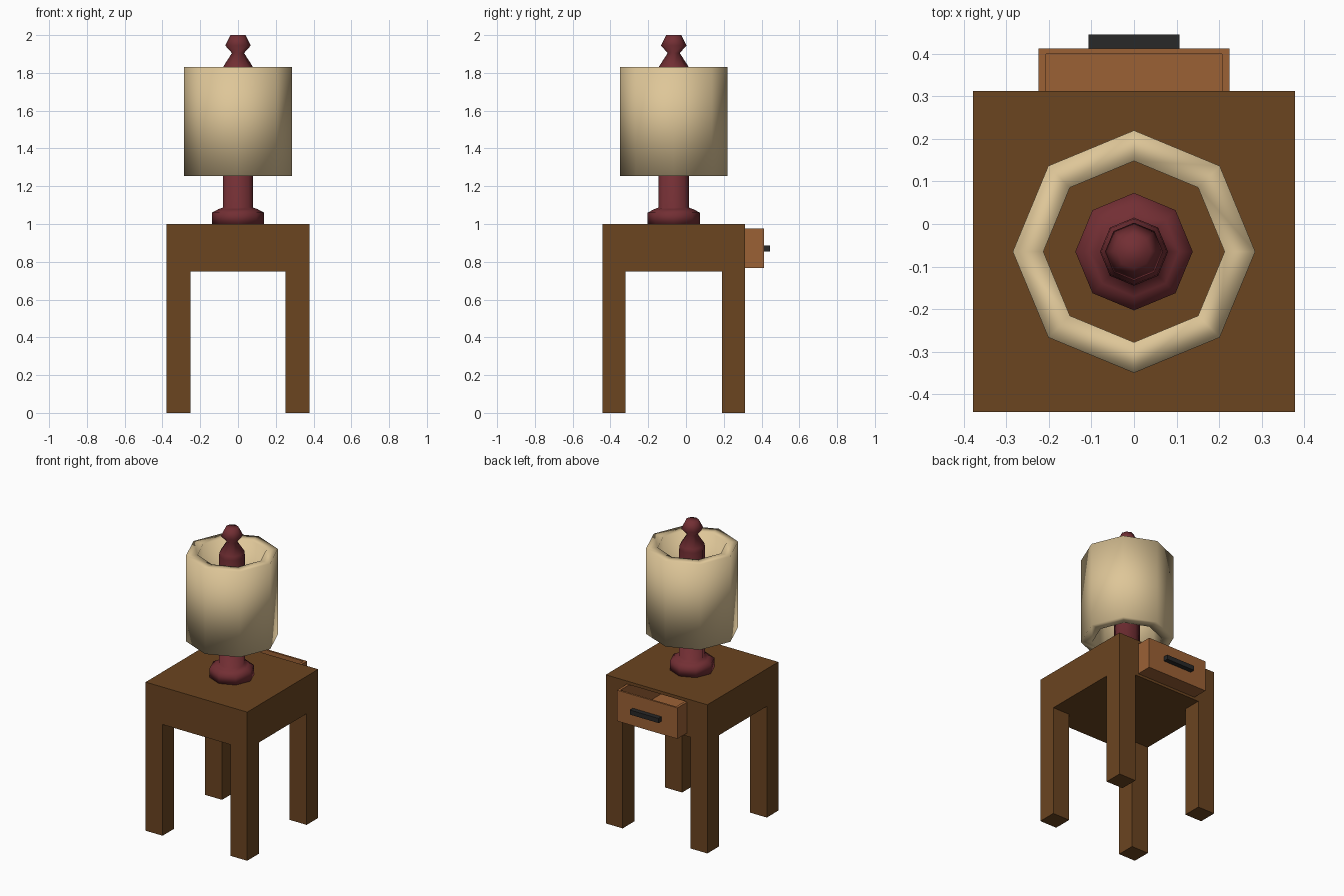
import bpy, bmesh
from math import cos, sin, pi

if "Cube" in bpy.data.objects:
    bpy.data.objects.remove(bpy.data.objects["Cube"])


def material(name, rgb):
    m = bpy.data.materials.new(name)
    m.diffuse_color = (*rgb, 1)
    m.use_nodes = True
    m.node_tree.nodes["Principled BSDF"].inputs["Base Color"].default_value = m.diffuse_color
    return m


dark_wood = material("dark_wood", (0.145, 0.058, 0.0144))
light_wood = material("light_wood", (0.33, 0.12, 0.036))
black = material("black_metal", (0.021, 0.021, 0.021))
red = material("red_ceramic", (0.17, 0.028, 0.034))
cream = material("cream_fabric", (0.73, 0.565, 0.314))


def finish(name, bm, mat):
    bmesh.ops.recalc_face_normals(bm, faces=bm.faces)
    me = bpy.data.meshes.new(name)
    bm.to_mesh(me)
    bm.free()
    ob = bpy.data.objects.new(name, me)
    bpy.context.collection.objects.link(ob)
    if mat:
        me.materials.append(mat)
    return ob


def box(name, x, y, z, mat):
    """Box from (min, max) pairs on each axis."""
    bm = bmesh.new()
    bmesh.ops.create_cube(bm, size=1)
    for v in bm.verts:
        v.co = [a[0] if c < 0 else a[1] for c, a in zip(v.co, (x, y, z))]
    return finish(name, bm, mat)


def lathe(name, profile, mat, closed=False, sides=8, cy=-0.065):
    """Turn an (r, z) profile around the lamp axis, smooth shaded."""
    bm = bmesh.new()
    rings = [[bm.verts.new((r * cos(2 * pi * i / sides),
                            cy + r * sin(2 * pi * i / sides), z))
              for i in range(sides)] for r, z in profile]
    pairs = list(zip(rings, rings[1:]))
    if closed:
        pairs.append((rings[-1], rings[0]))
    else:
        bm.faces.new(rings[0])
        bm.faces.new(rings[-1])
    for a, b in pairs:
        for i in range(sides):
            j = (i + 1) % sides
            bm.faces.new((a[i], a[j], b[j], b[i]))
    for f in bm.faces:
        f.smooth = True
    return finish(name, bm, mat)


def carve(ob, cutter):
    """Cut a pocket and discard the cutter."""
    cutter.hide_render = True
    mod = ob.modifiers.new("pocket", 'BOOLEAN')
    mod.operation = 'DIFFERENCE'
    mod.solver = 'EXACT'
    mod.object = cutter
    bpy.context.view_layer.objects.active = ob
    bpy.ops.object.modifier_apply(modifier=mod.name)
    bpy.data.objects.remove(cutter)


# table body with a slot for the drawer, open at the back
body = box("table_body", (-0.378, 0.378), (-0.442, 0.313), (0.748, 1.0), dark_wood)
carve(body, box("slot_cutter", (-0.227, 0.227), (-0.30, 0.5), (0.765, 0.979), None))

# four square legs
for side, sx in (("left", -1), ("right", 1)):
    for end, y in (("front", (-0.442, -0.319)), ("back", (0.19, 0.313))):
        box(f"{end}_{side}_leg", sorted((sx * 0.252, sx * 0.378)), y, (0, 0.748), dark_wood)

# open-topped drawer, pulled out a little
drawer = box("drawer", (-0.225, 0.225), (-0.19, 0.413), (0.768, 0.976), light_wood)
carve(drawer, box("drawer_cutter", (-0.207, 0.207), (-0.175, 0.40), (0.785, 1.1), None))
box("drawer_handle", (-0.107, 0.107), (0.413, 0.445), (0.855, 0.886), black)

# turned lamp: base, stem and finial in one profile
lathe("lamp_stand", [(0.138, 1.0), (0.138, 1.06), (0.105, 1.078), (0.08, 1.087),
                     (0.08, 1.81), (0.077, 1.835), (0.032, 1.905),
                     (0.068, 1.945), (0.04, 2.0)], red)

# thick octagonal lampshade, open at both ends
lathe("lampshade", [(0.285, 1.255), (0.285, 1.83), (0.213, 1.83), (0.213, 1.255)],
      cream, closed=True)
